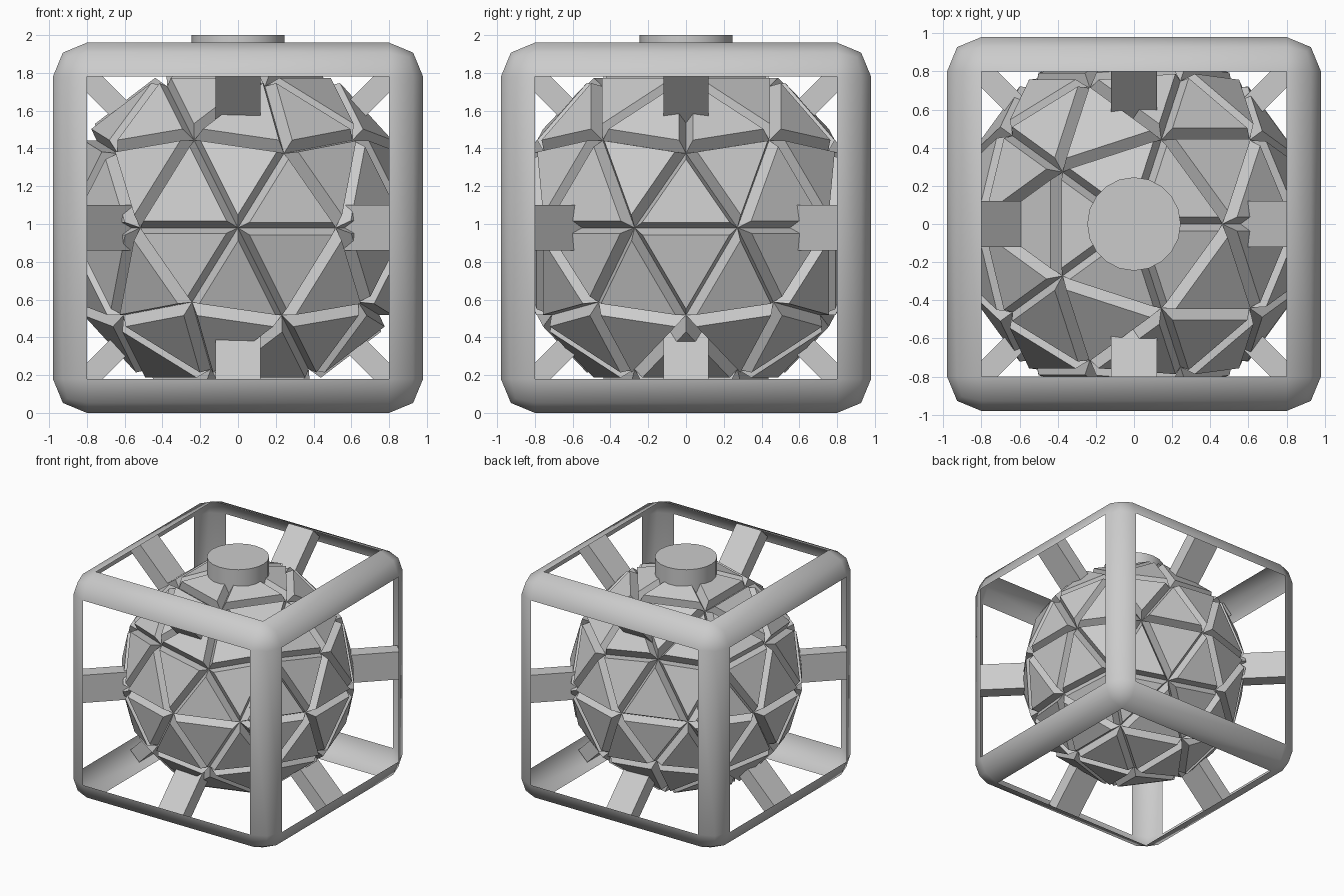
import bpy, bmesh, math
from mathutils import Vector, Matrix

if "Cube" in bpy.data.objects:
    bpy.data.objects.remove(bpy.data.objects["Cube"])

MID = 0.98  # centre height and half width of the cage


def finish(name, bm, z=0.0):
    me = bpy.data.meshes.new(name)
    bm.to_mesh(me)
    bm.free()
    ob = bpy.data.objects.new(name, me)
    ob.location.z = z
    bpy.context.collection.objects.link(ob)
    return ob


# Cage: rounded cube with only the bevelled edge strips kept
bm = bmesh.new()
bmesh.ops.create_cube(bm, size=2 * MID)
bmesh.ops.bevel(bm, geom=bm.edges[:], offset=0.18, segments=2,
                profile=0.5, affect='EDGES')
bmesh.ops.delete(bm, geom=[f for f in bm.faces if f.calc_area() > 1.5],
                 context='FACES')
for f in bm.faces:
    f.smooth = True
finish("cage_frame", bm, MID)

# Core: faceted ball with a raised, tapered panel on every triangle
bm = bmesh.new()
bmesh.ops.create_icosphere(bm, subdivisions=2, radius=0.88)
bm.normal_update()
panels = bmesh.ops.extrude_discrete_faces(bm, faces=bm.faces[:])["faces"]
for f in panels:
    n = f.calc_center_median().normalized()
    normal = f.normal.copy() if f.normal.length > 0.5 else n
    if normal.dot(n) < 0:
        normal.negate()
    c = f.calc_center_median()
    for v in f.verts:
        v.co = c + (v.co - c) * 0.85 + normal * 0.075
bmesh.ops.recalc_face_normals(bm, faces=bm.faces[:])
finish("core_ball", bm, MID)

# Struts: flat bars from the ball to the middle of each cage edge
bm = bmesh.new()
R0, R1 = 0.78, 1.28
for axis in range(3):
    along = Vector([1.0 if i == axis else 0.0 for i in range(3)])
    for s in (-1, 1):
        for t in (-1, 1):
            out = Vector((0, 0, 0))
            out[(axis + 1) % 3] = s
            out[(axis + 2) % 3] = t
            out.normalize()
            side = out.cross(along)
            rot = Matrix((along, side, out)).transposed().to_4x4()
            m = (Matrix.Translation(out * (R0 + R1) / 2) @ rot
                 @ Matrix.Diagonal((0.24, 0.12, R1 - R0, 1)))
            bmesh.ops.create_cube(bm, size=1, matrix=m)
bmesh.ops.recalc_face_normals(bm, faces=bm.faces[:])
finish("struts", bm, MID)

# Round button on top of the ball
bm = bmesh.new()
bmesh.ops.create_cone(bm, cap_ends=True, segments=20, radius1=0.245,
                      radius2=0.245, depth=0.24)
ob = finish("top_button", bm, 1.88)
bpy.context.view_layer.objects.active = ob
ob.select_set(True)
bpy.ops.object.shade_smooth_by_angle(angle=math.radians(30))
